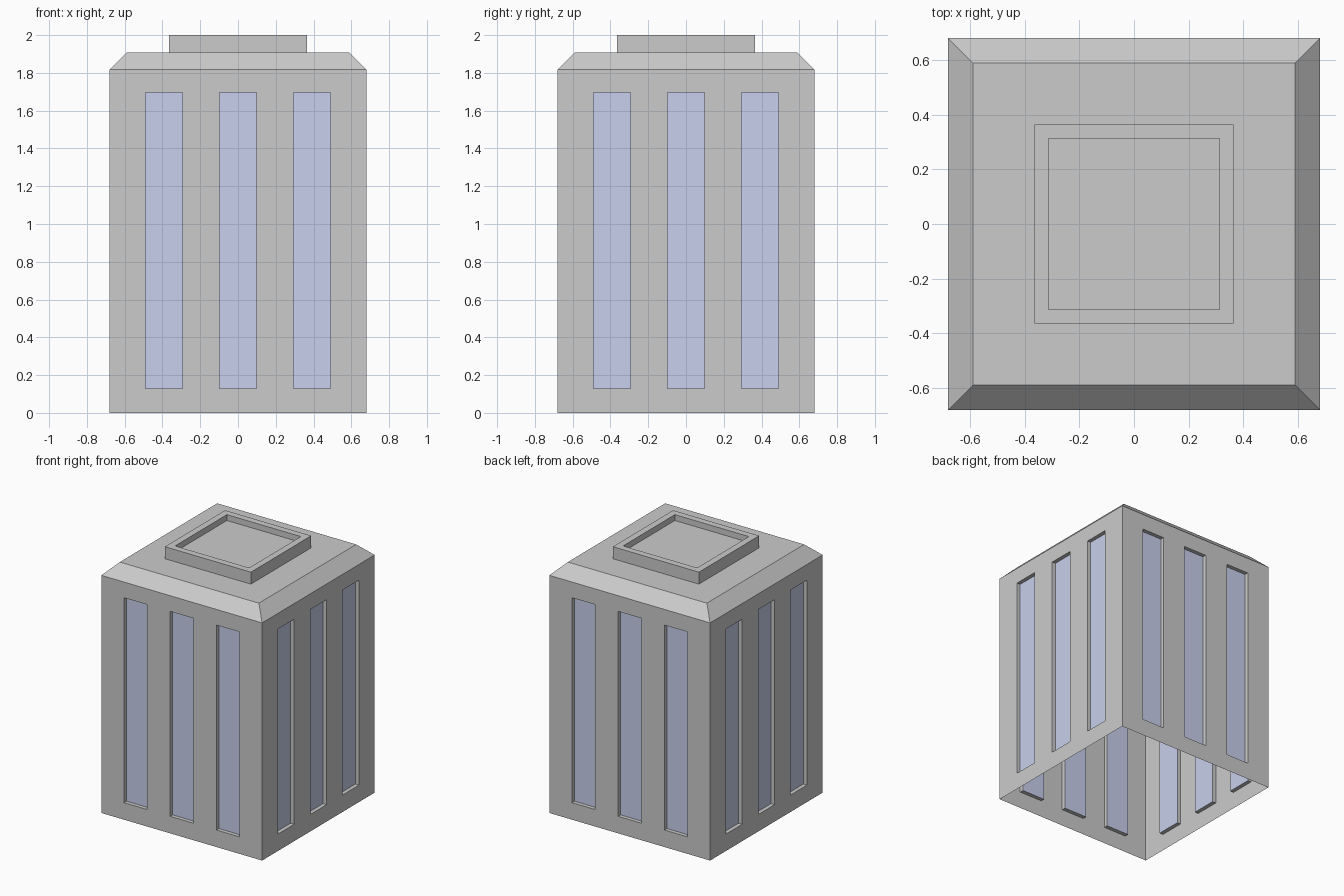
import bpy, bmesh, math
from mathutils import Matrix

if "Cube" in bpy.data.objects:
    bpy.data.objects.remove(bpy.data.objects["Cube"])

HALF, EAVE = 0.68, 1.817          # wall half width and wall height
DEPTH = 0.03                      # window recess
XS = [-HALF, -0.489, -0.294, -0.098, 0.098, 0.294, 0.489, HALF]
ZS = [0, 0.13, 1.697, EAVE]

glass = bpy.data.materials.new("window_glass")
glass.diffuse_color = (0.58, 0.63, 0.84, 1)
glass.use_nodes = True
glass.node_tree.nodes["Principled BSDF"].inputs["Base Color"].default_value = glass.diffuse_color


def finish(bm, name, mat=None):
    bmesh.ops.remove_doubles(bm, verts=bm.verts, dist=1e-4)
    mesh = bpy.data.meshes.new(name)
    bm.to_mesh(mesh)
    bm.free()
    if mat:
        mesh.materials.append(mat)
    bpy.context.collection.objects.link(bpy.data.objects.new(name, mesh))


def quad(bm, rot, pts):
    bm.faces.new([bm.verts.new(rot @ Matrix.Translation(p).to_translation()) for p in pts])


# Four walls with recessed window openings, and the glass panes behind them
walls, panes = bmesh.new(), bmesh.new()
for side in range(4):
    rot = Matrix.Rotation(side * math.pi / 2, 3, 'Z')
    for i, (x0, x1) in enumerate(zip(XS, XS[1:])):
        for j, (z0, z1) in enumerate(zip(ZS, ZS[1:])):
            ring = [(x0, z0), (x1, z0), (x1, z1), (x0, z1)]
            if i % 2 == 0 or j != 1:
                quad(walls, rot, [(x, -HALF, z) for x, z in ring])
                continue
            inner = -HALF + DEPTH
            quad(panes, rot, [(x, inner, z) for x, z in ring])
            for (ax, az), (bx, bz) in zip(ring, ring[1:] + ring[:1]):
                quad(walls, rot, [(ax, -HALF, az), (bx, -HALF, bz),
                                  (bx, inner, bz), (ax, inner, az)])
# Merge the coplanar wall strips into clean flat faces
bmesh.ops.remove_doubles(walls, verts=walls.verts, dist=1e-4)
bmesh.ops.dissolve_limit(walls, angle_limit=0.01, verts=walls.verts, edges=walls.edges)
finish(walls, "tower_walls")
finish(panes, "window_panes", glass)

# Roof: chamfered eave, flat deck, raised kerb with a sunken centre
roof = bmesh.new()
profile = [(HALF, EAVE), (0.588, 1.908), (0.364, 1.908), (0.364, 2.0),
           (0.313, 2.0), (0.313, 1.955)]
rings = [[roof.verts.new((sx * r, sy * r, z)) for sx, sy in
          ((-1, -1), (1, -1), (1, 1), (-1, 1))] for r, z in profile]
for a, b in zip(rings, rings[1:]):
    for k in range(4):
        n = (k + 1) % 4
        roof.faces.new((a[k], a[n], b[n], b[k]))
roof.faces.new(rings[-1])
finish(roof, "roof")
